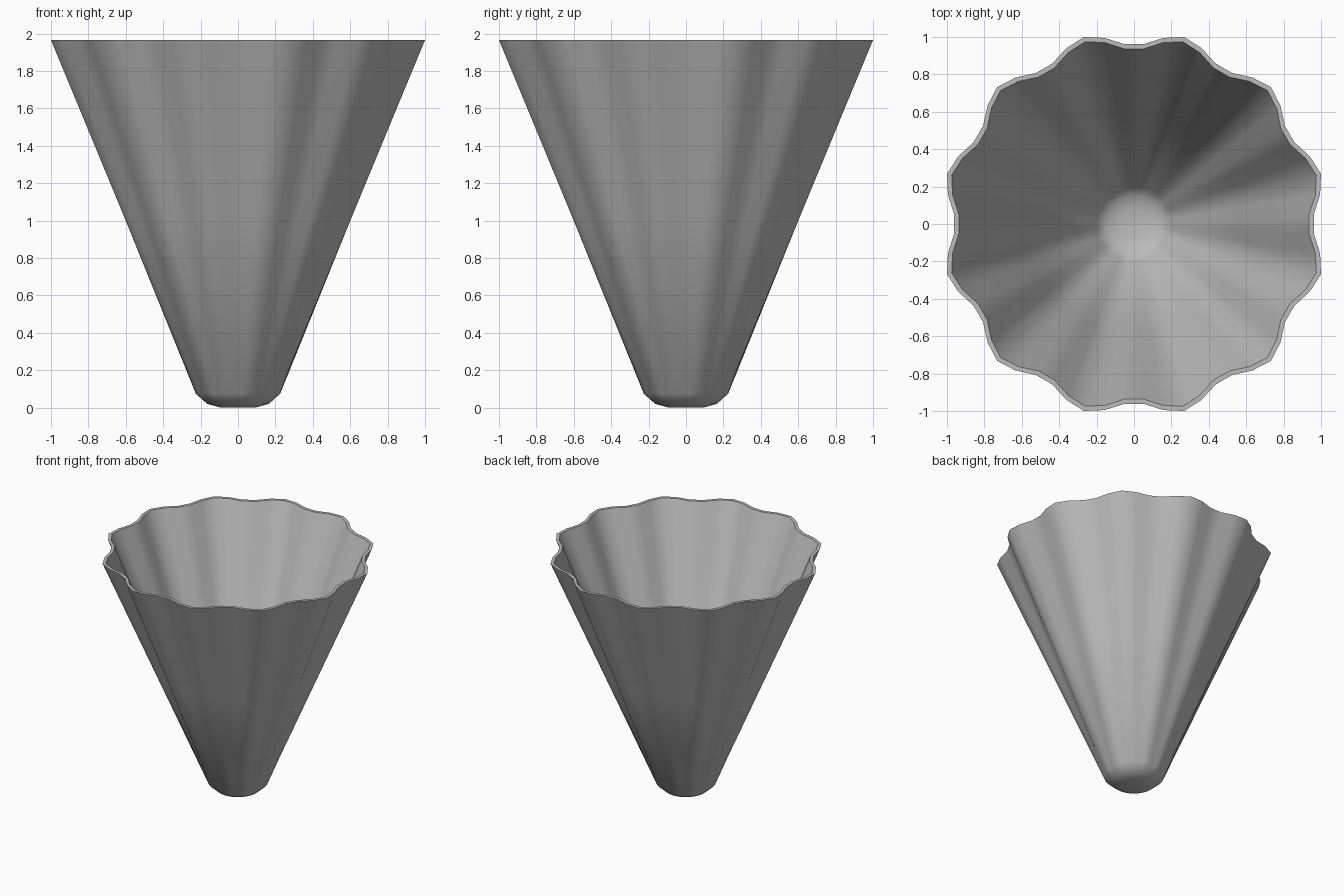
import bpy
import bmesh
from math import cos, sin, radians, tau

cube = bpy.data.objects.get("Cube")
if cube:
    bpy.data.objects.remove(cube)

SIDES = 60      # five facets for each flute
FLUTES = 12
WALL = 0.026


def add_ring(bm, radius, z, depth):
    """One fluted loop: the radius waves in and out by depth."""
    ring = []
    for i in range(SIDES):
        a = tau * (i + 0.5) / SIDES
        r = radius - depth * cos(FLUTES * a)
        ring.append(bm.verts.new((r * cos(a), r * sin(a), z)))
    return ring


def bridge(bm, low, high):
    for i in range(SIDES):
        j = (i + 1) % SIDES
        bm.faces.new((low[i], low[j], high[j], high[i]))


# Profile of the cup: radius, height, flute depth
outside = [(0.09, 0.0, 0), (0.165, 0.02, 0), (0.226, 0.075, 0),
           (0.61, 1.02, 0.02), (0.995, 1.965, 0.04)]
inside = [(0.995 - WALL, 1.965, 0.04), (0.61 - WALL, 1.02, 0.02),
          (0.20, 0.085, 0), (0.15, 0.045, 0), (0.08, 0.026, 0)]

bm = bmesh.new()
rings = [add_ring(bm, *p) for p in outside + inside]
for low, high in zip(rings, rings[1:]):
    bridge(bm, low, high)
bm.faces.new(reversed(rings[0]))
bm.faces.new(rings[-1])
bmesh.ops.recalc_face_normals(bm, faces=bm.faces)

mesh = bpy.data.meshes.new("fluted_cup")
bm.to_mesh(mesh)
bm.free()
cup = bpy.data.objects.new("fluted_cup", mesh)
bpy.context.collection.objects.link(cup)

# Plain grey finish
grey = bpy.data.materials.new("plain grey")
grey.use_nodes = True
colour = (0.5, 0.5, 0.5, 1)
grey.diffuse_color = colour
grey.node_tree.nodes["Principled BSDF"].inputs["Base Color"].default_value = colour
mesh.materials.append(grey)

# Smooth flutes with a crisp rim
bpy.ops.object.select_all(action="DESELECT")
cup.select_set(True)
bpy.context.view_layer.objects.active = cup
bpy.ops.object.shade_smooth_by_angle(angle=radians(50))
